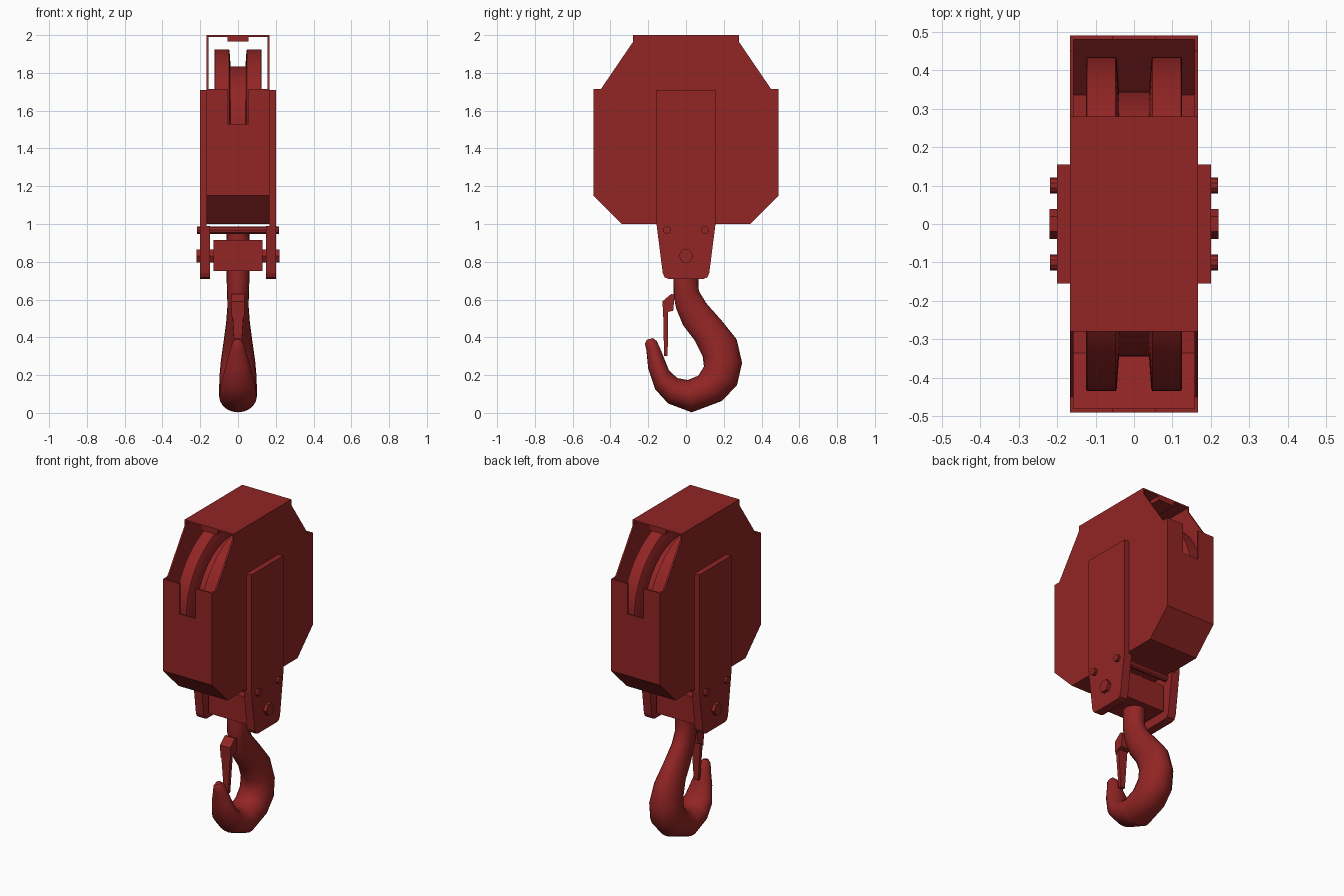
import bpy, bmesh, math

if "Cube" in bpy.data.objects:
    bpy.data.objects.remove(bpy.data.objects["Cube"], do_unlink=True)

RED = (0.29, 0.018, 0.018, 1)
mat = bpy.data.materials.new("crane red")
mat.use_nodes = True
mat.diffuse_color = RED
bsdf = mat.node_tree.nodes["Principled BSDF"]
bsdf.inputs["Base Color"].default_value = RED
bsdf.inputs["Roughness"].default_value = 0.6


def finish(name, bm, smooth=False):
    bmesh.ops.recalc_face_normals(bm, faces=bm.faces)
    me = bpy.data.meshes.new(name)
    bm.to_mesh(me)
    bm.free()
    me.materials.append(mat)
    ob = bpy.data.objects.new(name, me)
    bpy.context.collection.objects.link(ob)
    if smooth:
        bpy.ops.object.select_all(action='DESELECT')
        ob.select_set(True)
        bpy.context.view_layer.objects.active = ob
        bpy.ops.object.shade_smooth_by_angle(angle=math.radians(40))
    return ob


def loft(name, rings, closed=False, smooth=False):
    """Skin a list of equal-length rings; cap the ends unless closed."""
    bm = bmesh.new()
    vs = [[bm.verts.new(p) for p in r] for r in rings]
    n = len(vs[0])
    pairs = list(zip(vs, vs[1:])) + ([(vs[-1], vs[0])] if closed else [])
    for a, b in pairs:
        for i in range(n):
            j = (i + 1) % n
            bm.faces.new((a[i], a[j], b[j], b[i]))
    if not closed:
        bm.faces.new(vs[0])
        bm.faces.new(vs[-1])
    return finish(name, bm, smooth)


def prism(name, yz, x0, x1):
    """Extrude a side profile along x."""
    return loft(name, [[(x, y, z) for y, z in yz] for x in (x0, x1)])


def box(name, x0, x1, y0, y1, z0, z1):
    return prism(name, [(y0, z0), (y1, z0), (y1, z1), (y0, z1)], x0, x1)


def lathe(name, profile, cy, cz, n=48):
    """Round part about an x axis; profile holds (x, radius)."""
    rings = [[(x, cy + r * math.cos(2 * math.pi * i / n),
               cz + r * math.sin(2 * math.pi * i / n)) for i in range(n)]
             for x, r in profile]
    return loft(name, rings, smooth=n > 10)


def mirrored(half):
    """Complete a half profile given from bottom to top on the +y side."""
    return half + [(-y, z) for y, z in reversed(half)]


W, T = 0.167, 0.01

# Housing side plates
side = mirrored([(0.34, 1.0), (0.49, 1.15), (0.49, 1.715), (0.45, 1.715),
                 (0.28, 1.965), (0.28, 2.0)])
for label, s in (("left", 1), ("right", -1)):
    prism(f"housing_side_{label}", side, s * (W - T), s * W)

# Housing floor and end walls as one U-shaped band
outer = [(0.49, 1.53), (0.49, 1.15), (0.34, 1.0), (-0.34, 1.0), (-0.49, 1.15), (-0.49, 1.53)]
inner = [(-0.48, 1.53), (-0.48, 1.155), (-0.336, 1.01), (0.336, 1.01), (0.48, 1.155), (0.48, 1.53)]
prism("housing_band", outer + inner, -W, W)

# End wall tabs beside the rope slots
for end, t in (("front", -1), ("back", 1)):
    for label, s in (("left", 1), ("right", -1)):
        box(f"end_tab_{end}_{label}", s * 0.055, s * W, t * 0.48, t * 0.49, 1.53, 1.715)

# Roof and the strip beneath it
box("housing_roof", -W, W, -0.28, 0.28, 1.99, 2.0)
box("roof_strip", -0.055, 0.055, -0.28, 0.28, 1.965, 1.99)

# Sheaves, hub drum and axle
for label, s in (("left", 1), ("right", -1)):
    lathe(f"sheave_{label}", [(s * 0.038, 0.33), (s * 0.045, 0.43),
                              (s * 0.048, 0.435), (s * 0.122, 0.435),
                              (s * 0.125, 0.43), (s * 0.125, 0.33)], 0, 1.49, 64)
lathe("centre_drum", [(-0.04, 0.345), (0.04, 0.345)], 0, 1.49, 64)
lathe("sheave_axle", [(-0.158, 0.06), (0.158, 0.06)], 0, 1.49, 24)

# Side straps with thicker cheeks at the lower end
cheek = mirrored([(0.095, 0.71), (0.113, 0.718), (0.123, 0.74), (0.155, 0.99)])
strap = mirrored([(0.155, 0.99), (0.155, 1.71)])
for label, s in (("left", 1), ("right", -1)):
    prism(f"strap_{label}", strap, s * W, s * 0.2)
    prism(f"cheek_{label}", cheek, s * 0.147, s * 0.2)

# Pins through the cheeks
for label, y in (("front", -0.1), ("back", 0.1)):
    lathe(f"tie_pin_{label}", [(-0.218, 0.021), (0.218, 0.021)], y, 0.968, 10)
lathe("main_pin", [(-0.22, 0.039), (0.22, 0.039)], 0, 0.83, 6)

# Crosshead and the nut above it
box("crosshead", -0.13, 0.13, -0.1, 0.1, 0.75, 0.915)


def hook_ring(yi, zi, yo, zo, hx, n=20):
    """Oval section between an inner and an outer point of the hook."""
    cy, cz, dy, dz = (yi + yo) / 2, (zi + zo) / 2, (yo - yi) / 2, (zo - zi) / 2
    ring = []
    for i in range(n):
        a = 2 * math.pi * i / n
        c = math.cos(a)
        ring.append((hx * math.sin(a), cy + c * dy, cz + c * dz))
    return ring


# Hook: shank, bowl and tip
sections = [
    (-0.065, 0.95, 0.065, 0.95, 0.06), (-0.065, 0.70, 0.065, 0.70, 0.06),
    (-0.066, 0.63, 0.068, 0.645, 0.058), (-0.053, 0.555, 0.108, 0.58, 0.056),
    (-0.016, 0.465, 0.19, 0.487, 0.063), (0.045, 0.385, 0.268, 0.39, 0.075),
    (0.088, 0.30, 0.297, 0.265, 0.09), (0.095, 0.245, 0.27, 0.147, 0.098),
    (0.065, 0.197, 0.19, 0.063, 0.1), (0.01, 0.174, 0.03, 0.003, 0.1),
    (-0.046, 0.184, -0.095, 0.05, 0.095), (-0.09, 0.225, -0.163, 0.125, 0.085),
    (-0.116, 0.29, -0.2, 0.235, 0.062), (-0.138, 0.345, -0.21, 0.335, 0.04),
    (-0.155, 0.38, -0.218, 0.365, 0.03), (-0.175, 0.396, -0.207, 0.388, 0.014)]
loft("hook", [hook_ring(*s) for s in sections], smooth=True)

# Safety latch: clip on the shank and a tongue down to the tip
prism("latch_clip", [(-0.125, 0.59), (-0.078, 0.63), (-0.06, 0.625),
                     (-0.068, 0.54), (-0.095, 0.535), (-0.12, 0.51)], -0.035, 0.035)
loft("latch_tongue", [
    [(-0.033, -0.122, 0.58), (0.033, -0.122, 0.58), (0.033, -0.095, 0.56), (-0.033, -0.095, 0.56)],
    [(-0.015, -0.116, 0.30), (0.015, -0.116, 0.30), (0.015, -0.097, 0.30), (-0.015, -0.097, 0.30)]])
